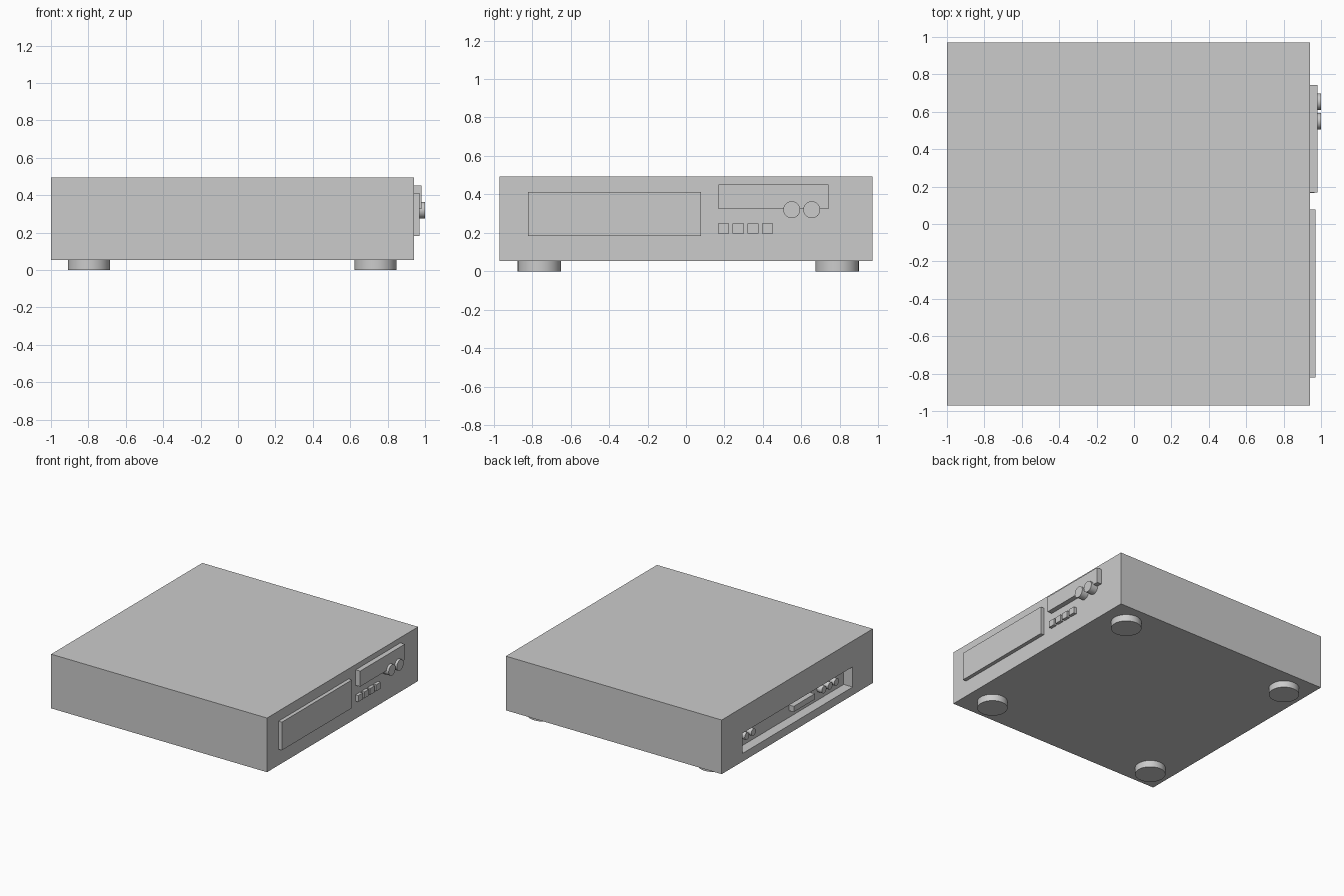
import bpy
from math import pi

if "Cube" in bpy.data.objects:
    bpy.data.objects.remove(bpy.data.objects["Cube"])


def box(name, x, y, z):
    """Box from (min, max) ranges on each axis."""
    bpy.ops.mesh.primitive_cube_add(
        size=1, location=[(a + b) / 2 for a, b in (x, y, z)])
    ob = bpy.context.object
    ob.name = name
    ob.scale = [b - a for a, b in (x, y, z)]
    bpy.ops.object.transform_apply(location=False, rotation=False, scale=True)
    return ob


def cylinder(name, centre, radius, depth, along_x=True):
    """Round part with a smooth rim, lying along x or standing along z."""
    bpy.ops.mesh.primitive_cylinder_add(
        vertices=32, radius=radius, depth=depth, location=centre,
        rotation=(0, pi / 2 if along_x else 0, 0))
    ob = bpy.context.object
    ob.name = name
    bpy.ops.object.shade_smooth_by_angle()
    return ob


BACK, FACE, WALL = -1.0, 0.94, -0.92

# Case with a connector recess cut in the rear
case = box("case", (BACK, FACE), (-0.97, 0.97), (0.054, 0.494))
cutter = box("recess_cutter", (BACK - 0.1, WALL), (-0.71, 0.70), (0.12, 0.284))
cutter.hide_render = True
mod = case.modifiers.new("rear_recess", 'BOOLEAN')
mod.operation = 'DIFFERENCE'
mod.solver = 'EXACT'
mod.object = cutter
bpy.context.view_layer.objects.active = case
bpy.ops.object.modifier_apply(modifier=mod.name)
bpy.data.objects.remove(cutter)

# Feet
for x in (-0.797, 0.735):
    for y in (-0.762, 0.786):
        cylinder("foot", (x, y, 0.03), 0.113, 0.06, along_x=False)

# Control face: disc drawer panel, display, buttons and knobs
box("drawer_panel", (FACE - 0.01, 0.97), (-0.822, 0.077), (0.183, 0.412))
box("display", (FACE - 0.01, 0.98), (0.168, 0.742), (0.325, 0.451))
for i in range(4):
    y = 0.195 + 0.0765 * i
    box("button", (FACE - 0.01, 0.965), (y - 0.029, y + 0.029), (0.197, 0.249))
for y in (0.55, 0.654):
    cylinder("knob", (0.965, y, 0.32), 0.044, 0.07)

# Rear sockets inside the recess
box("rear_port", (-0.965, WALL + 0.01), (-0.275, -0.005), (0.177, 0.223))
for y in (0.595, 0.51, -0.395, -0.475, -0.555):
    cylinder("rear_socket", (-0.937, y, 0.21), 0.029, 0.055)
